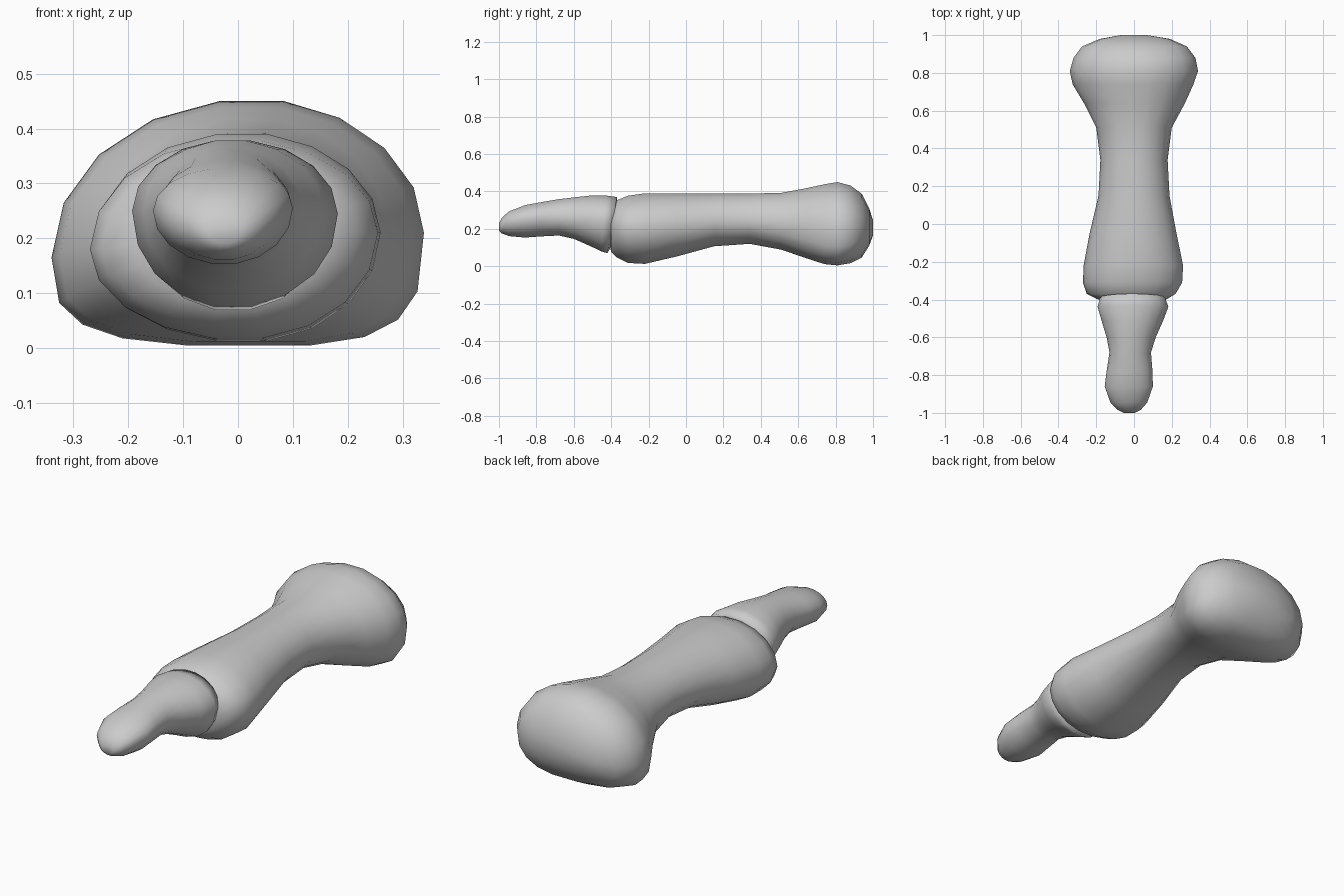
import bpy, bmesh, math

SIDES = 18


def section(y, xl, xr, cx, zlo, zhi, zl, zr, flat=1.0, lean=0.0):
    """Lopsided oval: widest at height zl (left) / zr (right), flat < 1 squares the underside."""
    pts = []
    for i in range(SIDES):
        a = 2 * math.pi * i / SIDES
        c, s = math.cos(a), math.sin(a)
        if s < 0:
            c = math.copysign(abs(c) ** flat, c)
            s = -abs(s) ** flat
        x = cx + c * ((xr - cx) if c > 0 else (cx - xl))
        zm = (zl + zr) / 2 + (zr - zl) / 2 * c
        z = zm + s * ((zhi - zm) if s > 0 else (zm - zlo))
        pts.append((x, y + lean * (z - (zlo + zhi) / 2), z))
    return pts


def loft(name, sections):
    bm = bmesh.new()
    rings = [[bm.verts.new(p) for p in section(*s)] for s in sections]
    for r0, r1 in zip(rings, rings[1:]):
        for i in range(SIDES):
            j = (i + 1) % SIDES
            bm.faces.new((r0[i], r0[j], r1[j], r1[i]))
    bm.faces.new(rings[0])
    bm.faces.new(rings[-1])
    bmesh.ops.recalc_face_normals(bm, faces=bm.faces[:])
    for f in bm.faces:
        f.smooth = True
    me = bpy.data.meshes.new(name)
    bm.to_mesh(me)
    bm.free()
    ob = bpy.data.objects.new(name, me)
    bpy.context.collection.objects.link(ob)
    return ob


# Long bone: rounded front knuckle, waisted shaft, broad flat-bottomed rear head
loft("long_finger_bone", [
    (-0.412, -0.10, 0.09, 0.00, 0.13, 0.28, 0.20, 0.21),
    (-0.40, -0.19, 0.17, 0.00, 0.075, 0.32, 0.19, 0.21),
    (-0.37, -0.25, 0.22, 0.00, 0.045, 0.355, 0.18, 0.21),
    (-0.31, -0.27, 0.255, 0.00, 0.015, 0.38, 0.18, 0.21),
    (-0.22, -0.267, 0.26, 0.01, 0.01, 0.393, 0.18, 0.21),
    (-0.05, -0.235, 0.225, 0.01, 0.05, 0.393, 0.20, 0.22),
    (0.15, -0.188, 0.188, 0.01, 0.105, 0.391, 0.23, 0.24),
    (0.34, -0.178, 0.178, 0.01, 0.118, 0.391, 0.24, 0.24),
    (0.51, -0.20, 0.20, 0.02, 0.087, 0.395, 0.22, 0.23, 0.9),
    (0.64, -0.265, 0.27, 0.03, 0.042, 0.42, 0.19, 0.22, 0.75),
    (0.74, -0.325, 0.315, 0.03, 0.010, 0.442, 0.17, 0.21, 0.65),
    (0.81, -0.34, 0.339, 0.03, 0.003, 0.454, 0.165, 0.21, 0.62),
    (0.88, -0.32, 0.325, 0.03, 0.015, 0.435, 0.17, 0.21, 0.68),
    (0.94, -0.275, 0.28, 0.02, 0.045, 0.39, 0.18, 0.21, 0.8),
    (0.98, -0.18, 0.19, 0.01, 0.11, 0.31, 0.19, 0.21, 0.9),
    (1.0, -0.07, 0.07, 0.0, 0.165, 0.245, 0.20, 0.21),
])

# Tip bone: wide cupped base against the knuckle, narrow neck, blunt tip
loft("tip_finger_bone", [
    (-1.0, -0.055, 0.005, -0.025, 0.19, 0.23, 0.21, 0.21),
    (-0.985, -0.085, 0.035, -0.025, 0.175, 0.26, 0.22, 0.22),
    (-0.945, -0.125, 0.07, -0.025, 0.16, 0.295, 0.235, 0.24),
    (-0.86, -0.155, 0.10, -0.025, 0.152, 0.328, 0.25, 0.255),
    (-0.78, -0.145, 0.098, -0.025, 0.158, 0.343, 0.255, 0.26),
    (-0.68, -0.13, 0.09, -0.025, 0.163, 0.36, 0.26, 0.26),
    (-0.60, -0.145, 0.115, -0.02, 0.145, 0.37, 0.255, 0.255),
    (-0.51, -0.172, 0.155, -0.015, 0.105, 0.38, 0.25, 0.25, 0.95),
    (-0.44, -0.193, 0.182, -0.01, 0.077, 0.38, 0.25, 0.245, 0.95, 0.08),
    (-0.395, -0.18, 0.165, -0.01, 0.067, 0.372, 0.25, 0.245, 0.95, 0.17),
    (-0.38, -0.14, 0.12, -0.01, 0.12, 0.345, 0.24, 0.24, 1.0, 0.1),
])
